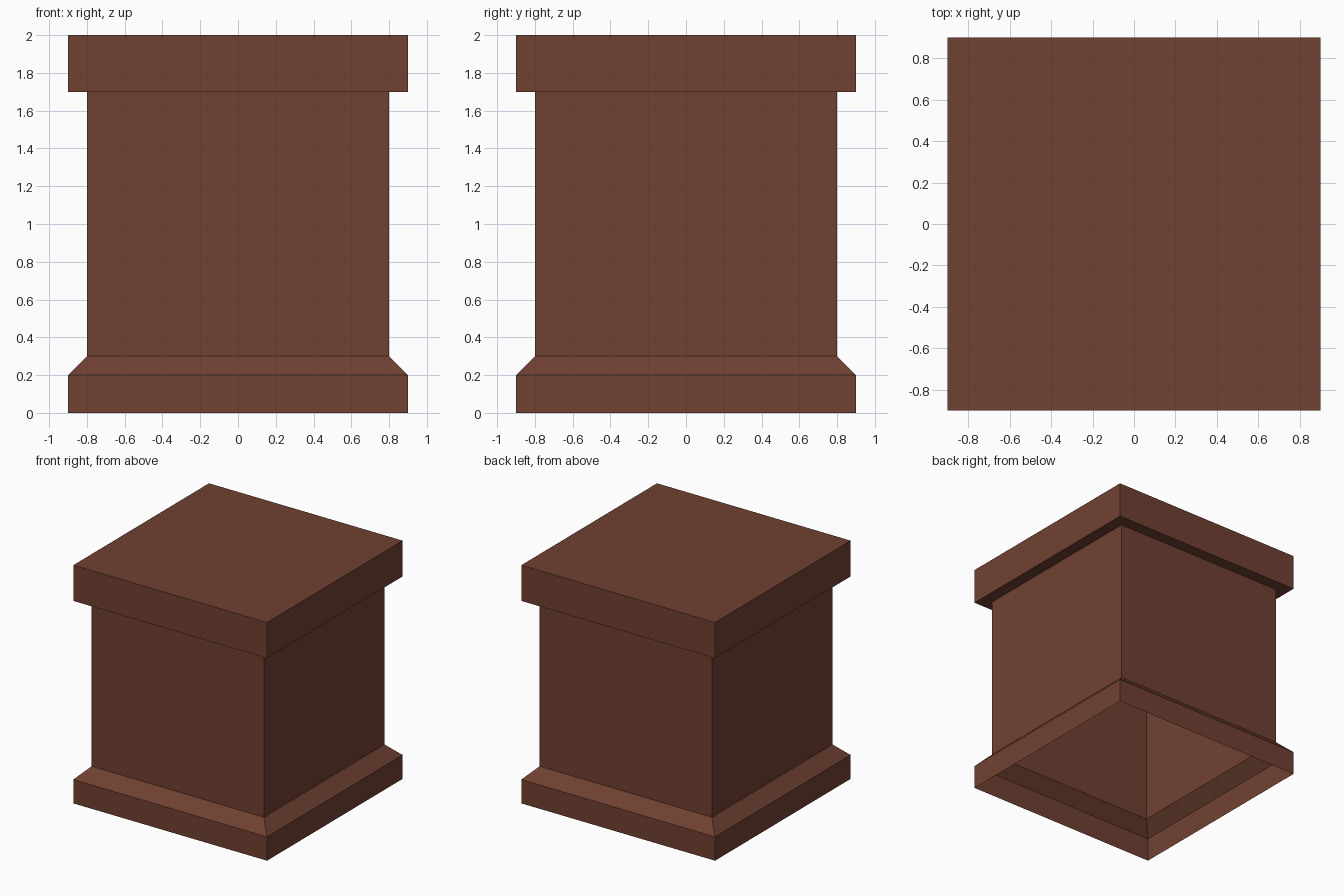
import bpy
import bmesh

cube = bpy.data.objects.get("Cube")
if cube:
    bpy.data.objects.remove(cube, do_unlink=True)

# Single flat colour
brown = bpy.data.materials.new("reddish_brown")
brown.use_nodes = True
color = (0.162, 0.053, 0.031, 1)
brown.diffuse_color = color
brown.node_tree.nodes["Principled BSDF"].inputs["Base Color"].default_value = color


def square_shell(name, profile, cap_top=False):
    """Stack square rings of (half width, height) into an open-bottomed shell."""
    bm = bmesh.new()
    corners = [(-1, -1), (1, -1), (1, 1), (-1, 1)]
    rings = [[bm.verts.new((x * w, y * w, z)) for x, y in corners] for w, z in profile]
    for low, high in zip(rings, rings[1:]):
        for i in range(4):
            j = (i + 1) % 4
            bm.faces.new((low[i], low[j], high[j], high[i]))
    if cap_top:
        bm.faces.new(rings[-1])
    mesh = bpy.data.meshes.new(name)
    bm.to_mesh(mesh)
    bm.free()
    mesh.materials.append(brown)
    obj = bpy.data.objects.new(name, mesh)
    bpy.context.collection.objects.link(obj)
    return obj


# Plinth with sloped shoulder, hollow and open underneath
square_shell("base_plinth", [(0.9, 0), (0.9, 0.2), (0.8, 0.3)])

# Straight column body
square_shell("column_body", [(0.8, 0.3), (0.8, 1.7)])

# Overhanging top slab, with its underside ledge
square_shell("top_slab", [(0.8, 1.7), (0.9, 1.7), (0.9, 2)], cap_top=True)
